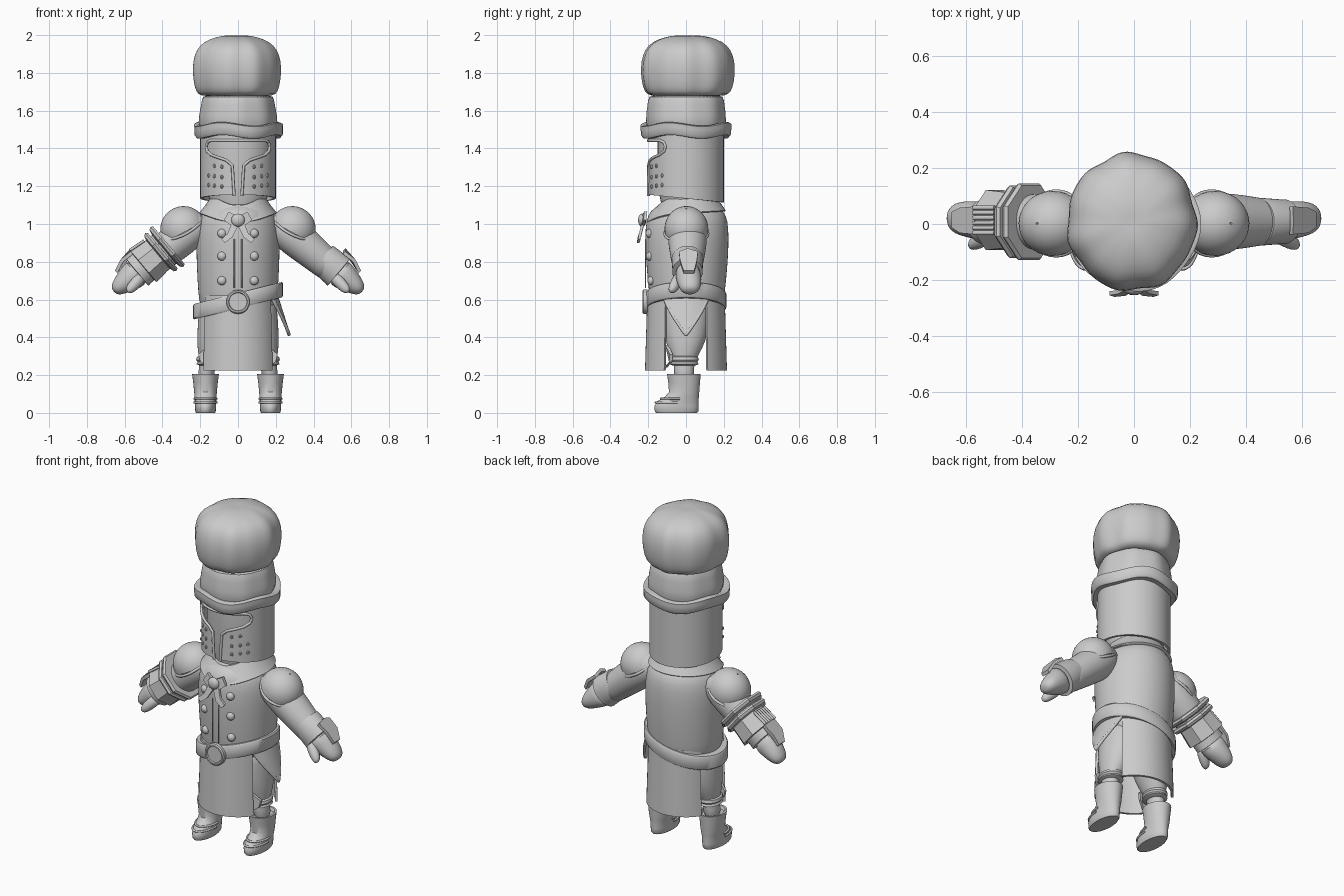
import bpy, bmesh
from math import sin, cos, pi, sqrt, radians
from mathutils import Matrix, Vector

if "Cube" in bpy.data.objects:
    bpy.data.objects.remove(bpy.data.objects["Cube"])


def finish(bm, name, sub=0, thick=0, angle=40):
    bmesh.ops.recalc_face_normals(bm, faces=bm.faces)
    me = bpy.data.meshes.new(name)
    bm.to_mesh(me)
    bm.free()
    ob = bpy.data.objects.new(name, me)
    bpy.context.collection.objects.link(ob)
    bpy.ops.object.select_all(action='DESELECT')
    bpy.context.view_layer.objects.active = ob
    ob.select_set(True)
    if thick:
        m = ob.modifiers.new("solid", 'SOLIDIFY')
        m.thickness, m.offset = thick, 0
        bpy.ops.object.modifier_apply(modifier="solid")
    if sub:
        ob.modifiers.new("sub", 'SUBSURF').levels = sub
        bpy.ops.object.modifier_apply(modifier="sub")
    if angle:
        bpy.ops.object.shade_smooth_by_angle(angle=radians(angle))
    return ob


# Elliptical sections (x, y, z, rx, ry) joined into a skin; wob gives (radius factor, dz)
def loft(name, secs, seg=32, M=Matrix(), caps=True, wob=None, phase=0, **kw):
    bm = bmesh.new()
    rings = []
    for x, y, z, rx, ry in secs:
        ring = []
        for i in range(seg):
            a = 2 * pi * (i + phase) / seg
            k, dz = wob(a, z) if wob else (1, 0)
            ring.append(bm.verts.new(M @ Vector((x + rx * k * cos(a), y + ry * k * sin(a), z + dz))))
        rings.append(ring)
    for r, q in zip(rings, rings[1:]):
        for i in range(seg):
            j = (i + 1) % seg
            bm.faces.new((r[i], r[j], q[j], q[i]))
    if caps:
        bm.faces.new(rings[0])
        bm.faces.new(rings[-1])
    return finish(bm, name, **kw)


def lathe(name, prof, cx=0, cy=0, **kw):
    return loft(name, [(cx, cy, z, rx, ry) for z, rx, ry in prof], **kw)


# Surface from a function of u, v in 0..1
def sheet(name, fn, nu, nv, thick, **kw):
    bm = bmesh.new()
    g = [[bm.verts.new(fn(i / nu, j / nv)) for j in range(nv + 1)] for i in range(nu + 1)]
    for i in range(nu):
        for j in range(nv):
            bm.faces.new((g[i][j], g[i + 1][j], g[i + 1][j + 1], g[i][j + 1]))
    return finish(bm, name, thick=thick, **kw)


def plate(name, pts, vec, angle=30):
    bm = bmesh.new()
    f = bm.faces.new([bm.verts.new(p) for p in pts])
    e = bmesh.ops.extrude_face_region(bm, geom=[f])['geom']
    bmesh.ops.translate(bm, vec=vec, verts=[v for v in e if isinstance(v, bmesh.types.BMVert)])
    bm.faces.ensure_lookup_table()
    if f.is_valid and not any(len(ed.link_faces) > 1 for ed in f.edges):
        bm.faces.new(list(f.verts))
    return finish(bm, name, angle=angle)


def ball(name, loc, scale, seg=16):
    bm = bmesh.new()
    bmesh.ops.create_uvsphere(bm, u_segments=seg, v_segments=seg // 2, radius=1,
                              matrix=Matrix.Translation(loc) @ Matrix.Diagonal((*scale, 1)))
    return finish(bm, name)


def tube(name, pts, r, cyclic=False):
    cu = bpy.data.curves.new(name, 'CURVE')
    cu.dimensions, cu.bevel_depth, cu.bevel_resolution = '3D', r, 2
    cu.use_fill_caps = True
    sp = cu.splines.new('POLY')
    sp.points.add(len(pts) - 1)
    for p, c in zip(sp.points, pts):
        p.co = (*c, 1)
    sp.use_cyclic_u = cyclic
    ob = bpy.data.objects.new(name, cu)
    bpy.context.collection.objects.link(ob)
    bpy.ops.object.select_all(action='DESELECT')
    bpy.context.view_layer.objects.active = ob
    ob.select_set(True)
    bpy.ops.object.convert(target='MESH')


# Hat: puffed crown, pleated band and wavy brim
lathe("hat_crown", [(1.675, .17, .175), (1.685, .205, .215), (1.72, .222, .236), (1.79, .232, .247), (1.86, .232, .246),
                    (1.925, .212, .226), (1.965, .172, .185), (1.99, .11, .12), (2.0, .05, .055), (1.997, .01, .01)],
      cx=-.008, cy=.007, seg=48, sub=1,
      wob=lambda a, z: (1 + .022 * cos(7 * a + 1) + .014 * cos(11 * a), 0))
lathe("hat_band", [(1.48, .205, .208), (1.54, .208, .21), (1.6, .2, .207), (1.66, .187, .197), (1.69, .186, .195)],
      seg=48, sub=1, wob=lambda a, z: (1 + .015 * cos(8 * a), 0))
lathe("hat_brim", [(1.462, .2, .2), (1.462, .224, .228), (1.475, .234, .238), (1.505, .234, .24), (1.525, .236, .24),
                   (1.53, .226, .23), (1.525, .2, .2)], seg=48,
      wob=lambda a, z: (1 + .015 * cos(5 * a), .01 * cos(4 * a + 1.6)))

# Helmet with T-shaped visor opening
helmet = lathe("helmet", [(1.135, .193, .193), (1.3, .193, .193), (1.5, .193, .193)], seg=64, caps=False, thick=.014,
               angle=30, wob=lambda a, z: (1, -.02 * sin(a) if z < 1.2 else 0))
half = [(.02, 1.1), (.03, 1.31), (.06, 1.337), (.14, 1.365), (.163, 1.385), (.168, 1.41), (.162, 1.432), (.145, 1.442)]
outline = half + [(-x, z) for x, z in reversed(half)]
cutter = plate("visor_cutter", [(x, -.35, z) for x, z in outline], (0, .33, 0), angle=0)
m = helmet.modifiers.new("cut", 'BOOLEAN')
m.object, m.operation, m.solver = cutter, 'DIFFERENCE', 'EXACT'
bpy.context.view_layer.objects.active = helmet
bpy.ops.object.modifier_apply(modifier="cut")
bpy.data.objects.remove(cutter)
rim = []
path = [(.02, 1.148)] + outline[1:-1] + [(-.02, 1.148)]
for (x0, z0), (x1, z1) in zip(path, path[1:]):
    for k in range(6):
        x, z = x0 + (x1 - x0) * k / 6, z0 + (z1 - z0) * k / 6
        rim.append((x, -sqrt(.2 ** 2 - x * x), z))
tube("visor_rim", rim + [(-.02, -.199, 1.148)], .008)
lathe("inner_head", [(1.1, .14, .13), (1.2, .178, .15), (1.47, .178, .15)])
for s in (1, -1):
    for i, x in enumerate((.085, .125, .155)):
        for z in (1.2, 1.25, 1.305):
            if i < 2 or z < 1.3:
                ball("helmet_stud", (s * x, -sqrt(.2 ** 2 - x * x), z + .12 * (x - .1)), (.009, .009, .011), 8)

# Torso and collar
lathe("torso", [(.5, .19, .18), (.6, .208, .196), (.7, .215, .208), (.82, .22, .218), (.93, .222, .222), (1.02, .21, .217),
                (1.07, .18, .195), (1.1, .13, .15), (1.12, .1, .1)], cy=.005, seg=40, sub=1)
lathe("collar", [(1.055, .2, .205), (1.06, .205, .21), (1.1, .172, .183), (1.15, .14, .15), (1.15, .12, .12)], seg=40,
      wob=lambda a, z: (1, -.04 * max(0, -sin(a)) ** 3 + .012 * sin(a)))
for s in (1, -1):
    tube("coat_seam", [(s * .02, -.215, z) for z in (.66, .8, .92)], .003)
    plate("scarf_tail", [(0, -.222, 1.025), (s * .035, -.222, 1.0), (s * .055, -.235, .95), (s * .088, -.24, .92),
                         (s * .07, -.246, .9), (s * .03, -.242, .93), (s * .004, -.225, .98)], (0, -.014, 0))
    plate("scarf_wing", [(0, -.222, 1.04), (s * .05, -.205, 1.065), (s * .075, -.21, 1.02), (s * .04, -.22, .995),
                         (0, -.222, 1.0)], (0, -.016, 0))
    for z, y in ((.7, -.203), (.83, -.21), (.95, -.212)):
        ball("coat_button", (s * .085, y + .018, z), (.024, .02, .024))
ball("scarf_knot", (0, -.232, 1.02), (.036, .022, .035))

# Slanted belt with round buckle
lathe("belt", [(.553, .2, .19), (.553, .232, .209), (.561, .238, .214), (.627, .238, .214), (.635, .232, .209),
               (.635, .2, .19)], seg=48, M=Matrix(((1, 0, 0, 0), (0, 1, 0, 0), (.25, 0, 1, 0), (0, 0, 0, 1))))
B = Matrix.Translation((0, -.205, .588)) @ Matrix.Rotation(pi / 2, 4, 'X')
loft("buckle", [(0, 0, z, r, r) for z, r in ((0, .064), (.02, .064), (.026, .058), (.026, .05), (.018, .047))], M=B)

# Curved apron panels, front and back
for name, s in (("front_apron", -1), ("back_apron", 1)):
    def panel(u, v, s=s):
        a = (u - .5) * radians(116)
        r = .198 + .012 * v
        return (r * sin(a), s * r * cos(a), .62 - .395 * v)
    sheet(name, panel, 20, 6, .014)

# Legs, knee guards and boots
for s in (1, -1):
    S = Matrix.Diagonal((s, 1, 1, 1))
    loft("leg", [(.1, 0, .62, .1, .13), (.11, 0, .52, .1, .125), (.12, 0, .42, .096, .118), (.14, -.005, .34, .075, .092),
                 (.155, -.01, .28, .05, .06), (.165, -.01, .24, .04, .05), (.17, -.01, .17, .048, .058)], M=S, sub=1)
    loft("knee_band", [(.157, -.01, z, .055 + d, .068 + d) for z, d in
                       ((.25, -.01), (.258, .008), (.27, .002), (.28, .01), (.295, .006), (.305, -.01))], M=S)
    plate("knee_guard", [(s * .1, -.085, .31), (s * .15, -.11, .36), (s * .21, -.085, .31), (s * .2, -.09, .27),
                         (s * .155, -.115, .24), (s * .11, -.09, .27)], (0, .016, 0))
    loft("boot", [(.172, -.05, 0, .05, .108), (.172, -.05, .008, .054, .115), (.172, -.05, .035, .056, .117),
                  (.172, -.043, .062, .057, .109), (.172, -.022, .085, .058, .09), (.172, -.01, .11, .06, .08),
                  (.172, -.01, .16, .065, .084), (.172, -.011, .207, .071, .089), (.172, -.011, .207, .06, .078),
                  (.172, -.011, .19, .055, .07)], M=S)
    for z, y, ry in ((.055, -.046, .114), (.075, -.032, .1)):
        tube("boot_strap", [(s * (.172 + .058 * cos(a)), y + ry * sin(a), z) for a in
                            [pi + pi * i / 16 for i in range(17)]], .006)

# Pointed hip flap on one side
def flap(u, v):
    y = (u - .5) * 2 * (.115 * (1 - v ** 1.3) + .002)
    return (.205 + .065 * v - 2.2 * y * y, y, .62 - .205 * v)
sheet("hip_flap", flap, 8, 10, .014)
tube("hip_flap_edge", [flap(0, i / 10) for i in range(11)] + [flap(1, 1 - i / 10) for i in range(11)], .009)

# Arms: local z runs down the arm, local x is the upper side
for s in (1, -1):
    A = Matrix.Diagonal((s, 1, 1, 1)) @ Matrix(((.643, 0, .766, .27), (0, 1, 0, .008), (.766, 0, -.643, .968), (0, 0, 0, 1)))
    loft("arm", [(-.01, 0, t, rx, ry) for t, rx, ry in
                 ((-.12, .07, .07), (-.04, .1, .1), (.05, .1, .105), (.16, .092, .096), (.25, .084, .084), (.33, .08, .075))], M=A, sub=1)
    loft("glove_cuff", [(0, 0, t, rx, ry) for t, rx, ry in
                        ((.23, .084, .082), (.24, .087, .085), (.325, .092, .08), (.345, .094, .08), (.347, .075, .068))], M=A)
    loft("mitten", [(x, y, t, rx, ry) for x, y, t, rx, ry in
                    ((0, 0, .33, .08, .066), (-.002, .005, .38, .075, .068), (0, .01, .43, .06, .064),
                     (0, .012, .47, .046, .056), (0, .012, .495, .032, .042), (0, .012, .506, .015, .02))], M=A, sub=1)
    T = Matrix(((.12, .99, 0, 0), (0, 0, 0, 0), (0, 0, 0, 0), (0, 0, 0, 1)))
    loft("thumb", [(-.035 - (t - .33) * .1, -.045 - (t - .34) * .34, t, r, r) for t, r in
                   ((.33, .03), (.38, .032), (.42, .029), (.445, .02), (.452, .007))], M=A, seg=16, sub=1)
    plate("hand_plate", [A @ Vector(p) for p in ((.086, -.045, .3), (.1, 0, .29), (.086, .055, .3), (.088, .05, .37),
                         (.062, .035, .43), (.062, -.02, .43), (.088, -.04, .37))], (s * .012, 0, .014))
    # Shoulder dome with rolled edge
    P = Matrix.Diagonal((s, 1, 1, 1)) @ Matrix.Translation((.29, .002, .975)) @ Matrix.Rotation(radians(28), 4, 'Y')
    loft("shoulder_pad", [(0, 0, .115 * cos(b), .118 * sin(b), .112 * sin(b)) for b in
                          [.03 + i * .17 for i in range(11)]], M=P, caps=False, thick=.008)
    tube("shoulder_edge", [P @ Vector((.12 * cos(a), .114 * sin(a), -.018 + .012 * cos(2 * a)))
                           for a in [2 * pi * i / 32 for i in range(32)]], .008, True)
    if s < 0:
        # Stacked octagonal bracer rings, flared sleeve and ribbed knuckle bars
        for t, r in ((.125, .138), (.168, .13)):
            loft("bracer_ring", [(0, 0, t + d, r + e, r + e) for d, e in
                                 ((0, -.03), (0, .002), (.012, .01), (.026, .002), (.034, -.03))], seg=8, phase=.5, M=A, angle=20)
        loft("bracer_sleeve", [(0, .006, t, r, r) for t, r in ((.16, .105), (.22, .108), (.3, .116), (.303, .1), (.29, .08))],
             seg=8, phase=.5, M=A, angle=20)
        for i in range(6):
            y = -.04 + .018 * i
            tube("bracer_rib", [A @ Vector(p) for p in ((.103, y, .21), (.112, y, .3))], .008)
